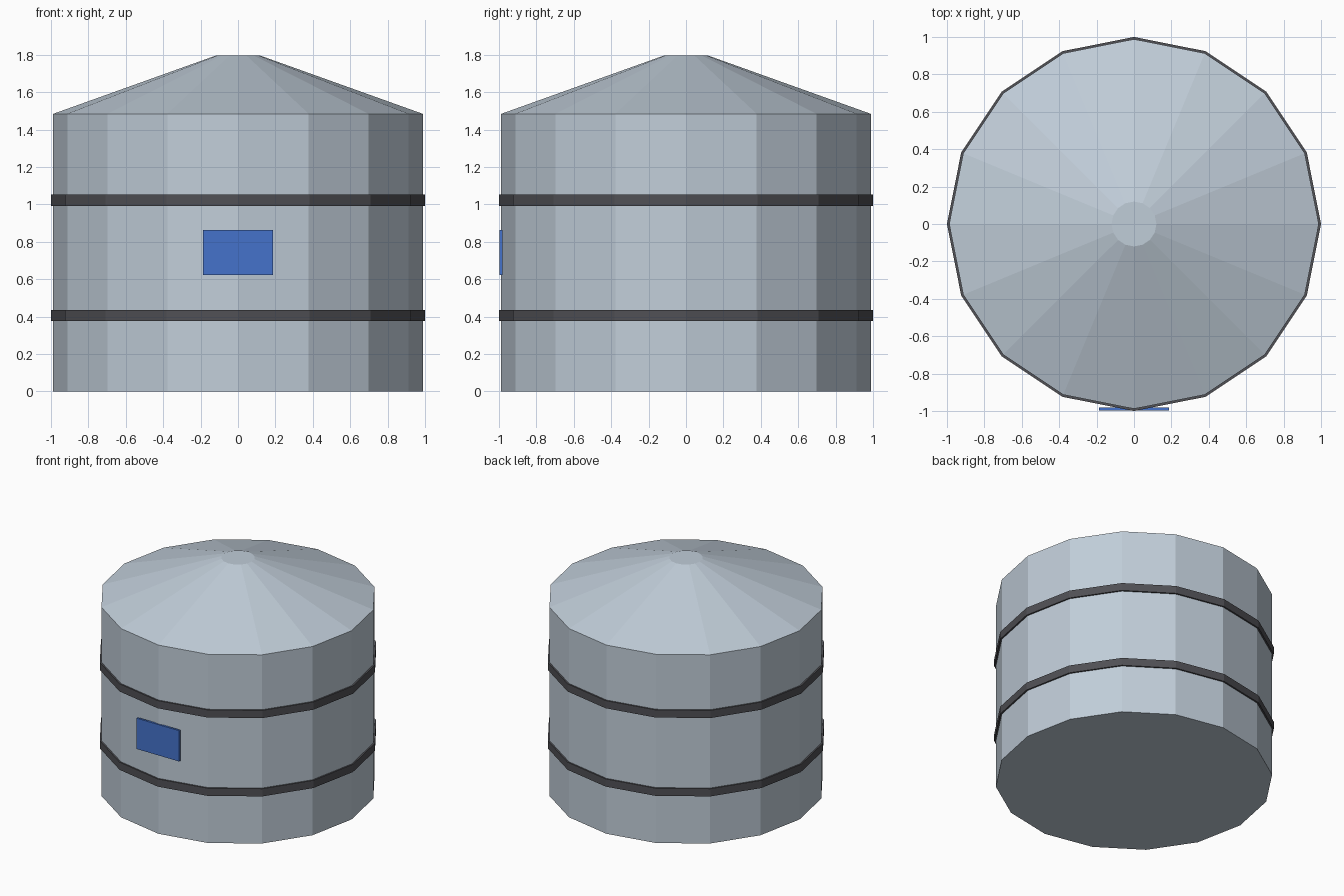
import bpy
import bmesh
from math import cos, sin, pi

cube = bpy.data.objects.get("Cube")
if cube:
    bpy.data.objects.remove(cube, do_unlink=True)

SIDES = 16
BODY_R = 0.988


def material(name, rgb):
    mat = bpy.data.materials.new(name)
    mat.use_nodes = True
    colour = (*rgb, 1)
    mat.diffuse_color = colour
    mat.node_tree.nodes["Principled BSDF"].inputs["Base Color"].default_value = colour
    return mat


def add_object(name, bm, mat):
    bmesh.ops.recalc_face_normals(bm, faces=bm.faces[:])
    mesh = bpy.data.meshes.new(name)
    bm.to_mesh(mesh)
    bm.free()
    mesh.materials.append(mat)
    obj = bpy.data.objects.new(name, mesh)
    bpy.context.collection.objects.link(obj)
    return obj


def lathe(name, profile, mat, closed=False):
    """Turn (radius, height) points into a faceted solid; a closed profile makes a ring."""
    bm = bmesh.new()
    angles = [2 * pi * i / SIDES for i in range(SIDES)]
    rings = [[bm.verts.new((r * cos(a), r * sin(a), z)) for a in angles]
             for r, z in profile]
    pairs = list(zip(rings, rings[1:]))
    if closed:
        pairs.append((rings[-1], rings[0]))
    else:
        bm.faces.new(rings[0])
        bm.faces.new(rings[-1])
    for low, high in pairs:
        for i in range(SIDES):
            j = (i + 1) % SIDES
            bm.faces.new((low[i], low[j], high[j], high[i]))
    return add_object(name, bm, mat)


steel = material("pale steel", (0.53, 0.61, 0.69))
dark = material("dark grey band", (0.08, 0.08, 0.09))
blue = material("blue plate", (0.06, 0.17, 0.60))

# Tank wall with its shallow cone roof and small flat cap
lathe("tank", [(BODY_R, 0), (BODY_R, 1.484), (0.12, 1.795)], steel)

# Two hoops around the wall
for name, z in (("lower_band", 0.376), ("upper_band", 0.992)):
    lathe(name, [(0.97, z), (1, z), (1, z + 0.06), (0.97, z + 0.06)], dark, closed=True)

# Flat plate on the front
bm = bmesh.new()
bmesh.ops.create_cube(bm, size=1)
bmesh.ops.scale(bm, vec=(0.372, 0.016, 0.242), verts=bm.verts)
bmesh.ops.translate(bm, vec=(0, -0.988, 0.742), verts=bm.verts)
add_object("front_plate", bm, blue)
